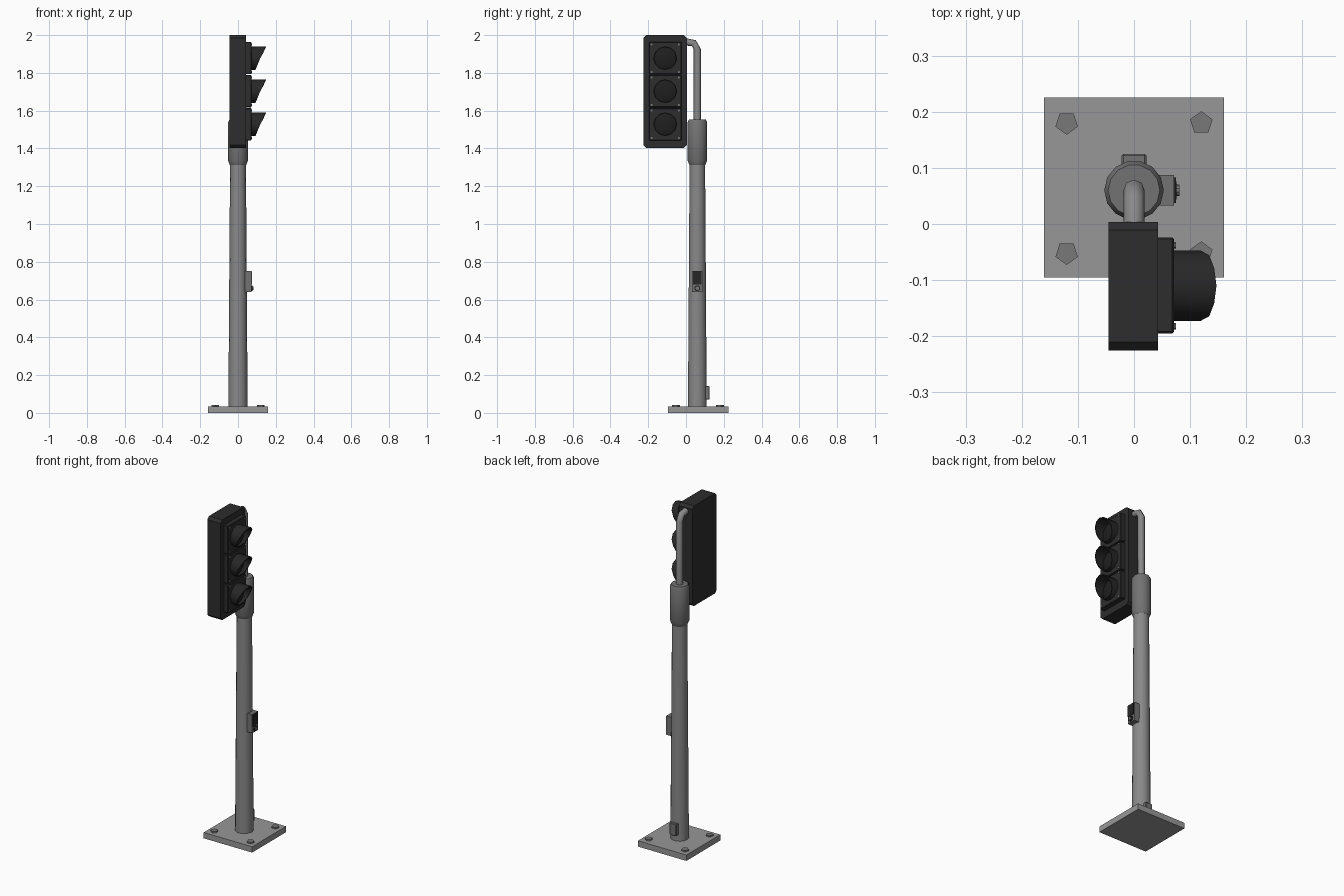
import bpy, bmesh, math
from mathutils import Vector, Matrix

if "Cube" in bpy.data.objects:
    bpy.data.objects.remove(bpy.data.objects["Cube"])

PY = 0.06          # pole axis y
HY = -0.11         # lamp axis y


def mat(name, v):
    m = bpy.data.materials.new(name)
    m.diffuse_color = (v, v, v, 1)
    m.use_nodes = True
    m.node_tree.nodes["Principled BSDF"].inputs["Base Color"].default_value = m.diffuse_color
    return m


PLATE = mat("light grey steel", 0.31)
POLE = mat("grey steel", 0.25)
COLLAR = mat("mid grey steel", 0.17)
BOLT = mat("bolt grey", 0.19)
HOUSING = mat("housing black", 0.026)
VISOR = mat("visor black", 0.02)
LENS = mat("lens black", 0.014)


def finish(name, bm, material, smooth=None):
    bmesh.ops.recalc_face_normals(bm, faces=bm.faces)
    me = bpy.data.meshes.new(name)
    bm.to_mesh(me)
    bm.free()
    me.materials.append(material)
    ob = bpy.data.objects.new(name, me)
    bpy.context.collection.objects.link(ob)
    if smooth:
        bpy.context.view_layer.objects.active = ob
        ob.select_set(True)
        bpy.ops.object.shade_smooth_by_angle(angle=math.radians(smooth))
        ob.select_set(False)
    return ob


def box(name, lo, hi, material, bevel=0):
    bm = bmesh.new()
    lo, hi = Vector(lo), Vector(hi)
    bmesh.ops.create_cube(bm, size=1, matrix=Matrix.Translation((lo + hi) / 2)
                          @ Matrix.Diagonal((hi - lo).to_4d()))
    if bevel:
        bmesh.ops.bevel(bm, geom=bm.edges[:], offset=bevel, segments=1, affect='EDGES')
    return finish(name, bm, material)


def skin(name, rings, material, smooth=None, closed=False):
    """Join rings of points with quads; cap the ends or close the loop."""
    bm = bmesh.new()
    vs = [[bm.verts.new(p) for p in r] for r in rings]
    n = len(vs[0])
    pairs = list(zip(vs, vs[1:])) + ([(vs[-1], vs[0])] if closed else [])
    for a, b in pairs:
        for i in range(n):
            j = (i + 1) % n
            bm.faces.new((a[i], a[j], b[j], b[i]))
    if not closed:
        bm.faces.new(vs[0])
        bm.faces.new(vs[-1])
    return finish(name, bm, material, smooth)


def ring_z(x, y, z, r, n, a0=0):
    return [(x + r * math.cos(a0 + math.tau * i / n),
             y + r * math.sin(a0 + math.tau * i / n), z) for i in range(n)]


def ring_x(x, y, z, r, n):
    return [(x, y + r * math.cos(math.tau * i / n),
             z + r * math.sin(math.tau * i / n)) for i in range(n)]


# base plate and five-sided bolts
box("base_plate", (-0.16, -0.095, 0), (0.16, 0.225, 0.035), PLATE)
for x in (-0.12, 0.12):
    for y in (-0.052, 0.18):
        a = 0.3 if x > 0 else math.pi / 2 + math.pi
        skin("base_bolt", [ring_z(x, y, z, 0.021, 5, a) for z in (0.03, 0.043)], BOLT)

# tapered pole and collar
skin("pole", [ring_z(0, PY, 0.03, 0.051, 14), ring_z(0, PY, 1.33, 0.042, 14)], POLE, 40)
skin("collar", [ring_z(0, PY, z, r, 14) for z, r in
                ((1.312, 0.043), (1.336, 0.053), (1.538, 0.053), (1.552, 0.046))], COLLAR, 28)

# bent arm carrying the head
path = [(0.06, 1.54), (0.06, 1.925), (0.042, 1.957), (-0.005, 1.965)]
rings = []
for k, (y, z) in enumerate(path):
    p, q = path[max(k - 1, 0)], path[min(k + 1, 3)]
    t = Vector((0, q[0] - p[0], q[1] - p[1])).normalized()
    side = t.cross(Vector((1, 0, 0)))
    rings.append([Vector((0, y, z)) + 0.019 * (Vector((1, 0, 0)) * math.cos(math.tau * i / 8)
                  + side * math.sin(math.tau * i / 8)) for i in range(8)])
skin("arm", rings, POLE, 50)

# signal housing: chamfered rectangle pushed along x
y0, y1, z0, z1, c = -0.225, 0.004, 1.402, 2.0, 0.015
prof = [(y0 + c, z0), (y1 - c, z0), (y1, z0 + c), (y1, z1 - c),
        (y1 - c, z1), (y0 + c, z1), (y0, z1 - c), (y0, z0 + c)]
skin("signal_housing", [[(x, y, z) for y, z in prof] for x in (-0.045, 0.043)], HOUSING)


def visor_x(t):
    """Reach of the visor at relative height t (-1 bottom, 1 top)."""
    pts = [(-1, 0.092), (0, 0.118), (0.5, 0.134), (0.87, 0.143), (1, 0.147)]
    for (a, u), (b, v) in zip(pts, pts[1:]):
        if t <= b + 1e-6:
            return u + (v - u) * (t - a) / (b - a)
    return pts[-1][1]


# three lamp modules with visor, lens and corner screws
for zc in (1.528, 1.703, 1.878):
    box("lamp_module", (0.04, -0.195, zc - 0.085), (0.071, -0.024, zc + 0.085), HOUSING, 0.003)
    R, r, n = 0.063, 0.057, 12
    outer, inner = ring_x(0.068, HY, zc, R, n), ring_x(0.068, HY, zc, r, n)
    skin("visor", [outer,
                   [(visor_x((p[2] - zc) / R), p[1], p[2]) for p in outer],
                   [(visor_x((p[2] - zc) / r), p[1], p[2]) for p in inner],
                   inner], VISOR, 35, closed=True)
    skin("lens", [ring_x(0.068, HY, zc, 0.0575, n), ring_x(0.077, HY, zc, 0.0575, n),
                  ring_x(0.085, HY, zc, 0.035, n)], LENS, 35)
    for dy in (-0.072, 0.072):
        for dz in (-0.073, 0.073):
            skin("module_screw", [ring_x(x, HY + dy, zc + dz, 0.006, 6)
                                  for x in (0.068, 0.075)], BOLT)

# push-button box
box("button_box", (0.035, 0.033, 0.64), (0.071, 0.087, 0.752), COLLAR)
box("button_sign", (0.07, 0.037, 0.68), (0.075, 0.083, 0.748), VISOR)
skin("button_rim", [ring_x(x, PY, 0.66, 0.016, 10) for x in (0.069, 0.076)], VISOR)
skin("button", [ring_x(x, PY, 0.66, 0.010, 10) for x in (0.07, 0.081)], BOLT)

# access cover at the back of the pole
box("access_cover", (-0.022, 0.095, 0.07), (0.022, 0.125, 0.142), COLLAR, 0.003)
